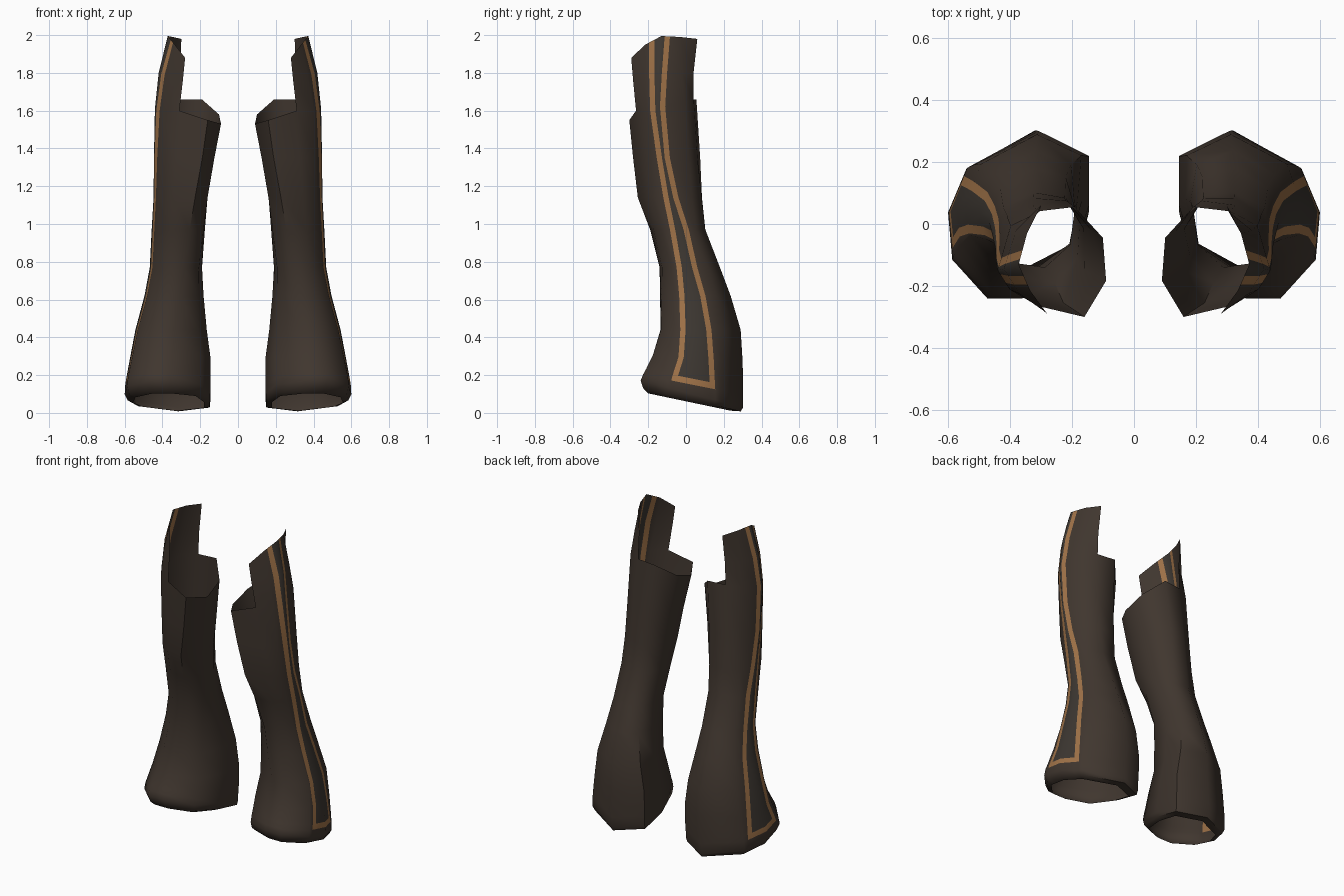
import bpy, math

if "Cube" in bpy.data.objects:
    bpy.data.objects.remove(bpy.data.objects["Cube"])


def material(name, rgb):
    m = bpy.data.materials.new(name)
    m.diffuse_color = (*rgb, 1)
    m.use_nodes = True
    m.node_tree.nodes["Principled BSDF"].inputs["Base Color"].default_value = m.diffuse_color
    return m


MATS = [material("dark_brown_cloth", (0.051, 0.037, 0.028)),
        material("tan_trim", (0.35, 0.17, 0.065)),
        material("grey_brown_panel", (0.046, 0.038, 0.031))]

# Cross-section in unit coordinates: back, back-outer, front-outer, front ... inner
LOW = [(.38, 1), (.87, .77), (.97, .23), (.72, 0), (.47, 0), (.12, .15), (0, .5), (0, .83)]
HIGH = [(.63, .96), (.88, .83), (.89, .25), (.63, .1), (.2, 0), (0, .33), (.03, .72), (.29, 1)]

# z, forward tilt, x min, x max, y min, y max, stripe front y, stripe back y
LEVELS = [
    (.055, .21, .18, .555, -.20, .235, -.07, .12),
    (.068, .23, .15, .585, -.225, .29, -.08, .15),
    (.100, .26, .147, .60, -.24, .302, -.08, .155),
    (.150, .20, .146, .597, -.228, .302, -.078, .155),
    (.182, .20, .145, .592, -.212, .302, -.07, .153),
    (.290, .08, .145, .572, -.175, .300, -.04, .147),
    (.440, 0, .165, .543, -.135, .290, -.03, .135),
    (.620, 0, .180, .495, -.137, .240, -.036, .103),
    (.770, 0, .187, .467, -.140, .185, -.05, .06),
    (.970, 0, .170, .457, -.190, .110, -.085, .015),
    (1.14, 0, .155, .447, -.255, .095, -.12, -.04),
    (1.35, 0, .125, .445, -.280, .075, -.155, -.085),
    (1.55, 0, .090, .440, -.300, .055, -.19, -.11),
]
# Heights of the cut top rim, column by column
RIM = [1.66, 1.65, 1.62, 1.62, 1.61, 1.60, 1.60, 1.60, 1.60, 1.55, 1.53, 1.58, 1.66]

# Raised outer flap: back, back-outer, middle, front-outer, front (x, y, z)
FLAP = [
    ([(.305, .04, 1.80), (.38, -.02, 1.80), (.42, -.145, 1.80),
      (.37, -.225, 1.78), (.292, -.28, 1.76)], -.195, -.10),
    ([(.30, .06, 1.98), (.345, -.03, 1.99), (.372, -.13, 1.995),
      (.335, -.215, 1.95), (.28, -.29, 1.88)], -.195, -.085),
]
BAND = .028


def at_y(p, q, y):
    f = (y - p[1]) / (q[1] - p[1])
    return tuple(a + (b - a) * f for a, b in zip(p, q))


def stripe_columns(back, mid, front, sf, sb):
    """Five columns across the side stripe, back to front."""
    return [at_y(back, mid, sb), at_y(back, mid, sb - BAND), mid,
            at_y(front, mid, sf + BAND), at_y(front, mid, sf)]


def tube_ring(level):
    z, tilt, x0, x1, y0, y1, sf, sb = level
    t = min(1, max(0, (z - .4) / .9))
    pts = []
    for (ua, va), (ub, vb) in zip(LOW, HIGH):
        y = y0 + (y1 - y0) * (va + (vb - va) * t)
        pts.append((x0 + (x1 - x0) * (ua + (ub - ua) * t), y, z - tilt * (y - .03)))
    ym = (sf + sb) / 2
    mid = (x1, ym, z - tilt * (ym - .03))
    return pts[:2] + stripe_columns(pts[1], mid, pts[2], sf, sb) + pts[2:]


def build_leg(name, side):
    rings = [tube_ring(l) for l in LEVELS]
    rings[-1] = [(x, y, h) for (x, y, _), h in zip(rings[-1], RIM)]
    n = len(RIM)
    for pts, sf, sb in FLAP:
        rings.append(pts[:2] + stripe_columns(pts[1], pts[2], pts[3], sf, sb) + pts[3:])

    verts, starts = [], []
    for r in rings:
        starts.append(len(verts))
        verts += [(side * x, y, z) for x, y, z in r]

    faces, mats = [], []
    for row in range(len(rings) - 1):
        a, b = starts[row], starts[row + 1]
        closed = row < len(LEVELS) - 1
        for c in range(n if closed else 8):
            d = (c + 1) % n
            f = [a + c, b + c, b + d, a + d]
            faces.append(f if side > 0 else f[::-1])
            # Trim bands frame a long panel down the outer side
            if row < 3 or not 2 <= c <= 5:
                mats.append(0)
            elif row == 3 or c in (2, 5):
                mats.append(1)
            else:
                mats.append(2)

    me = bpy.data.meshes.new(name)
    me.from_pydata(verts, [], faces)
    for m in MATS:
        me.materials.append(m)
    me.polygons.foreach_set("material_index", mats)
    me.update()
    ob = bpy.data.objects.new(name, me)
    bpy.context.collection.objects.link(ob)
    bpy.ops.object.select_all(action='DESELECT')
    ob.select_set(True)
    bpy.context.view_layer.objects.active = ob
    bpy.ops.object.shade_smooth_by_angle(angle=math.radians(60))


build_leg("right_trouser_leg", 1)
build_leg("left_trouser_leg", -1)
